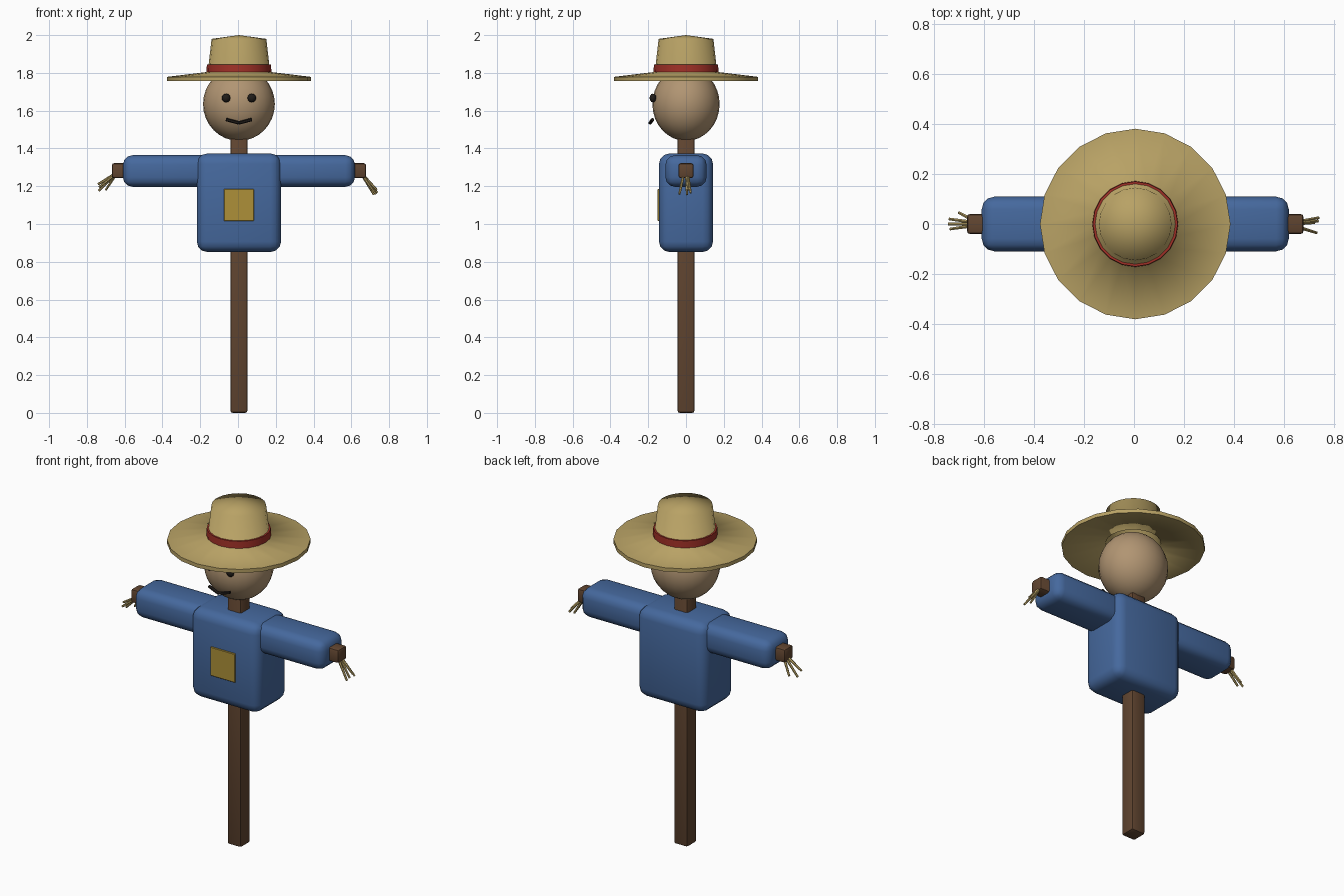
import bpy, bmesh, math
from mathutils import Vector, Matrix

if "Cube" in bpy.data.objects:
    bpy.data.objects.remove(bpy.data.objects["Cube"])

CX = 0.005  # x of the pole axis


def material(name, rgb):
    m = bpy.data.materials.new(name)
    m.diffuse_color = (*rgb, 1)
    m.use_nodes = True
    m.node_tree.nodes["Principled BSDF"].inputs["Base Color"].default_value = m.diffuse_color
    return m


WOOD = material("wood", (0.12, 0.06, 0.03))
CLOTH = material("blue_cloth", (0.06, 0.14, 0.34))
SACK = material("sackcloth", (0.44, 0.30, 0.17))
STRAW = material("straw", (0.48, 0.36, 0.13))
RED = material("red_ribbon", (0.35, 0.03, 0.02))
YELLOW = material("patch_cloth", (0.42, 0.28, 0.04))
DARK = material("charcoal", (0.015, 0.012, 0.01))


def finish(name, bm, mat, angle=35):
    bmesh.ops.recalc_face_normals(bm, faces=bm.faces)
    me = bpy.data.meshes.new(name)
    bm.to_mesh(me)
    bm.free()
    me.materials.append(mat)
    ob = bpy.data.objects.new(name, me)
    bpy.context.collection.objects.link(ob)
    bpy.ops.object.select_all(action='DESELECT')
    ob.select_set(True)
    bpy.context.view_layer.objects.active = ob
    bpy.ops.object.shade_smooth_by_angle(angle=math.radians(angle))
    return ob


def box(name, lo, hi, mat, bevel=0.0, segments=2):
    lo, hi = Vector(lo), Vector(hi)
    bm = bmesh.new()
    bmesh.ops.create_cube(bm, size=1, matrix=Matrix.Translation((lo + hi) / 2)
                          @ Matrix.Diagonal((*(hi - lo), 1)))
    if bevel:
        bmesh.ops.bevel(bm, geom=bm.edges[:], offset=bevel, segments=segments,
                        profile=0.5, affect='EDGES')
    return finish(name, bm, mat)


def ball(name, centre, radii, mat, u, v):
    bm = bmesh.new()
    bmesh.ops.create_uvsphere(bm, u_segments=u, v_segments=v, radius=1,
                              matrix=Matrix.Translation(centre) @ Matrix.Diagonal((*radii, 1)))
    return finish(name, bm, mat, 60)


def rods(name, pairs, r1, r2, mat, sides=6):
    bm = bmesh.new()
    for a, b in pairs:
        a, b = Vector(a), Vector(b)
        d = b - a
        bmesh.ops.create_cone(bm, cap_ends=True, segments=sides, radius1=r1, radius2=r2,
                              depth=d.length, matrix=Matrix.Translation((a + b) / 2)
                              @ d.to_track_quat('Z', 'Y').to_matrix().to_4x4())
    return finish(name, bm, mat)


def lathe(name, profile, mat, closed=False, sides=20, angle=80):
    bm = bmesh.new()
    vs = [bm.verts.new((CX + r, 0, z)) for r, z in profile]
    n = len(vs)
    es = [bm.edges.new((vs[i], vs[(i + 1) % n])) for i in range(n if closed else n - 1)]
    bmesh.ops.spin(bm, geom=vs + es, cent=(CX, 0, 0), axis=(0, 0, 1),
                   angle=math.tau, steps=sides)
    bmesh.ops.remove_doubles(bm, verts=bm.verts[:], dist=1e-4)
    return finish(name, bm, mat, angle)


# Wooden frame
box("pole", (CX - .045, -.045, 0), (CX + .045, .045, 1.5), WOOD, .012)
box("crossbar", (CX - .673, -.04, 1.243), (CX + .673, .04, 1.322), WOOD, .012)

# Shirt
box("torso", (CX - .223, -.143, .852), (CX + .223, .143, 1.373), CLOTH, .055, 3)
for side, s in (("left", -1), ("right", 1)):
    xs = sorted((CX + s * .08, CX + s * .614))
    box(side + "_sleeve", (xs[0], -.109, 1.197), (xs[1], .109, 1.364), CLOTH, .05, 3)
box("patch", (CX - .08, -.15, 1.016), (CX + .08, -.138, 1.185), YELLOW, .003, 1)

# Straw hands
tips = {
    "left": [(-.742, 0, 1.21), (-.738, .02, 1.175), (-.70, .045, 1.18), (-.735, -.02, 1.195)],
    "right": [(.738, .025, 1.165), (.73, -.035, 1.158), (.72, .005, 1.155), (.735, .012, 1.18)],
}
for side, s in (("left", -1), ("right", 1)):
    rods(side + "_straw_hand",
         [((CX + s * .645, t[1] * .3, 1.272), t) for t in tips[side]], .008, .006, STRAW)

# Head and face
ball("head", (CX, 0, 1.635), (.19, .178, .195), SACK, 24, 16)
for side, s in (("left", -1), ("right", 1)):
    ball(side + "_eye", (CX + s * .068, -.175, 1.667), (.023, .018, .023), DARK, 8, 6)
mid = (CX, -.19, 1.535)
rods("mouth", [((CX + s * .068, -.177, 1.553), mid) for s in (-1, 1)], .009, .009, DARK)

# Hat: hollow shell with crown and brim, plus ribbon
lathe("hat", [(0, 2.0), (.145, 1.98), (.165, 1.805), (.381, 1.779), (.381, 1.757),
              (.147, 1.786), (.129, 1.962), (0, 1.98)], STRAW)
lathe("hat_band", [(.15, 1.80), (.172, 1.80), (.17, 1.845), (.15, 1.845)], RED, closed=True, angle=60)
